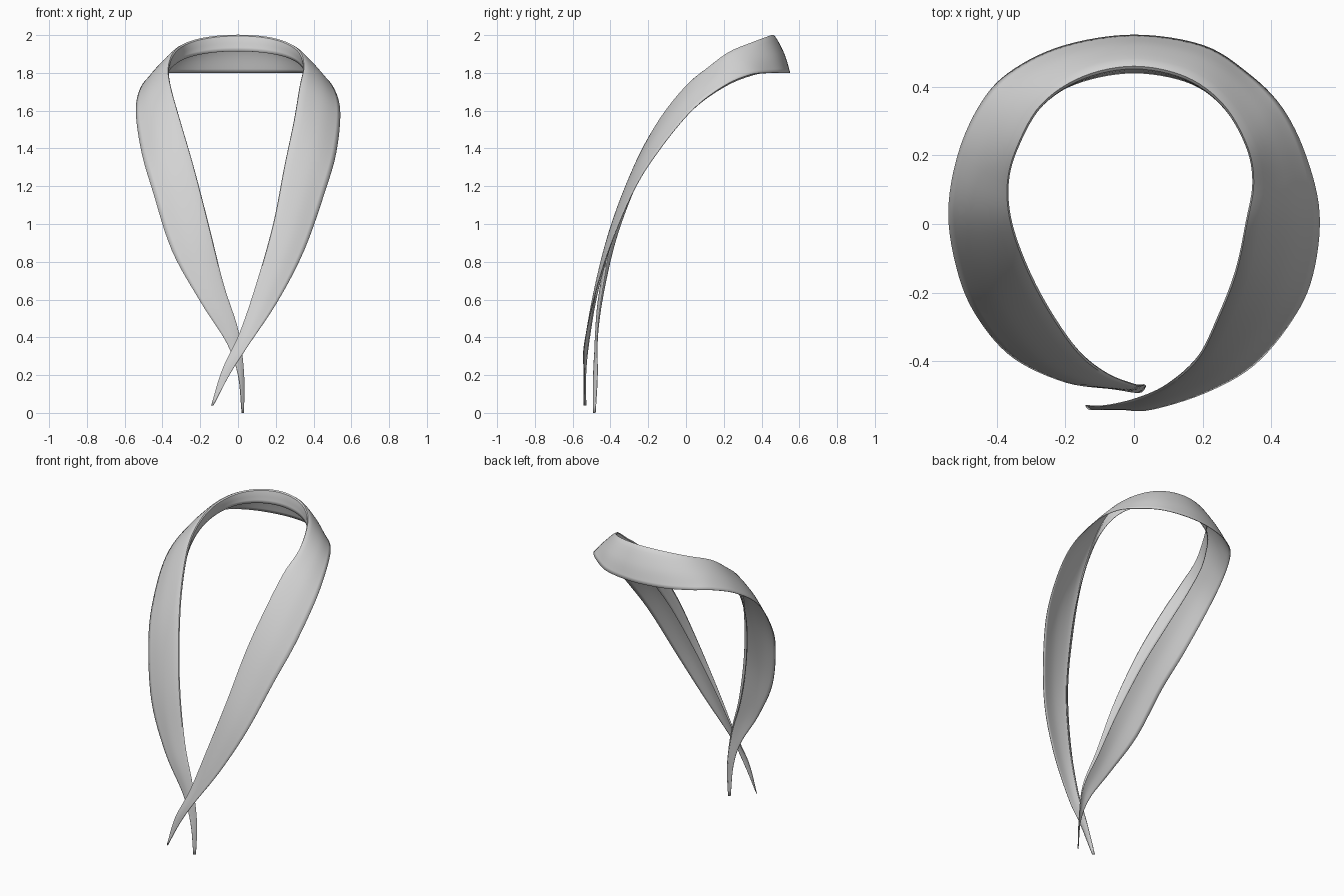
import bpy
import bmesh
from mathutils import Vector

cube = bpy.data.objects.get("Cube")
if cube:
    bpy.data.objects.remove(cube, do_unlink=True)

# Stations along the band in hundredths: fold crest, then outer hem.
# Each side runs from beside the nape down to its tip.
NAPE = ((0, 46, 200), (0, 55, 180))
LEFT_SIDE = [
    ((15, 43, 199), (20, 52, 180)),
    ((26, 35, 196), (33, 44, 180)),
    ((33, 23, 191), (43, 34, 179)),
    ((35, 12, 183), (50, 20, 173)),
    ((33, 0, 173), (54, 3, 160)),
    ((30, -14, 155), (52, -15, 138)),
    ((25, -27, 131), (46, -28, 117)),
    ((19, -39, 100), (35, -41, 86)),
    ((10, -47, 68), (21, -49, 59)),
    ((1, -51, 42), (5, -54, 35)),
    ((-8, -53, 23), (-4, -54, 21)),
    ((-14, -53, 4), (-13, -54, 4)),
]
RIGHT_SIDE = [
    ((-15, 43, 199), (-20, 52, 180)),
    ((-27, 35, 196), (-35, 45, 180)),
    ((-34, 23, 191), (-44, 36, 179)),
    ((-37, 12, 183), (-51, 21, 173)),
    ((-36, 0, 173), (-54, 3, 160)),
    ((-31, -14, 155), (-51, -15, 138)),
    ((-24, -27, 131), (-45, -28, 117)),
    ((-16, -38, 100), (-35, -39, 86)),
    ((-8, -44, 68), (-20, -46, 59)),
    ((0, -47, 43), (-6, -48, 37)),
    ((3, -47, 20), (0, -49, 20)),
    ((3, -48, 0), (2, -49, 0)),
]
PATH_STEPS = 6
SECTION_STEPS = 5


def smooth_path(points, steps):
    """Resample points with a curve that passes through all of them."""
    padded = [points[0] * 2 - points[1], *points, points[-1] * 2 - points[-2]]
    result = []
    for a, b, c, d in zip(padded, padded[1:], padded[2:], padded[3:]):
        for i in range(steps):
            t = i / steps
            result.append(b + (c - a) * (t / 2)
                          + (a * 2 - b * 5 + c * 4 - d) * (t * t / 2)
                          + (b * 3 - a - c * 3 + d) * (t ** 3 / 2))
    result.append(points[-1])
    return result


def cross_section(crest, hem, tangent):
    """Tucked lip, rounded crest, gently bulging body and hem."""
    across = hem - crest
    width = across.length
    direction = across.normalized()
    outward = tangent.cross(direction).normalized()
    tuck = width * 0.4 * crest.z / 2
    lip = crest + (direction * 0.8 - outward * 0.6) * tuck
    middle = crest + across * 0.5 + outward * width * 0.06
    return smooth_path([lip, crest, middle, hem], SECTION_STEPS)


def make_material(name, colour):
    material = bpy.data.materials.new(name)
    material.use_nodes = True
    material.diffuse_color = colour
    shader = next(n for n in material.node_tree.nodes if n.type == 'BSDF_PRINCIPLED')
    shader.inputs["Base Color"].default_value = colour
    return material


# Neck band: one continuous ribbon from the right tip to the left tip
stations = RIGHT_SIDE[::-1] + [NAPE] + LEFT_SIDE
crests = smooth_path([Vector(s[0]) / 100 for s in stations], PATH_STEPS)
hems = smooth_path([Vector(s[1]) / 100 for s in stations], PATH_STEPS)

bm = bmesh.new()
rows = []
last = len(crests) - 1
for i, (crest, hem) in enumerate(zip(crests, hems)):
    before, after = max(i - 1, 0), min(i + 1, last)
    tangent = crests[after] + hems[after] - crests[before] - hems[before]
    rows.append([bm.verts.new(p) for p in cross_section(crest, hem, tangent)])

for row, following in zip(rows, rows[1:]):
    for j in range(len(row) - 1):
        bm.faces.new((row[j], row[j + 1], following[j + 1], following[j]))
bmesh.ops.recalc_face_normals(bm, faces=bm.faces)

mesh = bpy.data.meshes.new("neck_band")
bm.to_mesh(mesh)
bm.free()
band = bpy.data.objects.new("neck_band", mesh)
bpy.context.collection.objects.link(band)
mesh.materials.append(make_material("light_grey_cloth", (0.65, 0.65, 0.65, 1)))

# Thin cloth thickness and soft shading
cloth = band.modifiers.new("cloth_thickness", 'SOLIDIFY')
cloth.thickness = 0.004
cloth.offset = 0
bpy.context.view_layer.objects.active = band
band.select_set(True)
bpy.ops.object.shade_smooth_by_angle()
